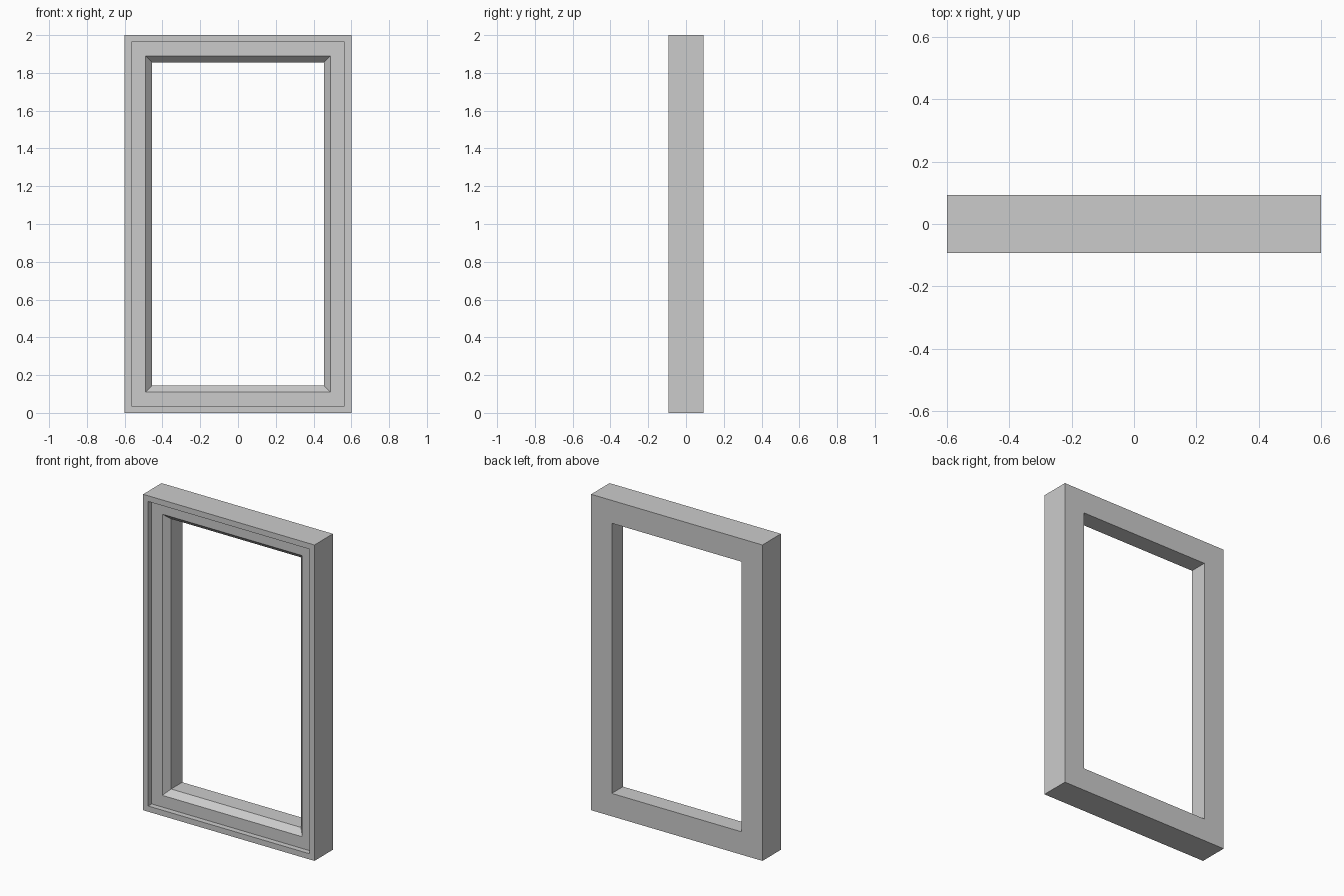
import bpy, bmesh

if "Cube" in bpy.data.objects:
    bpy.data.objects.remove(bpy.data.objects["Cube"])

W, H, D = 1.2, 2.0, 0.185
F = -D / 2

# Moulding cross-section: (inset from the outer edge, y)
profile = [
    (0.0, F), (0.036, F),              # raised outer lip
    (0.036, F + 0.035),                # step down
    (0.11, F + 0.035),                 # recessed face
    (0.145, F + 0.073),                # chamfer
    (0.145, -F), (0.0, -F),            # inner reveal and back
]


def ring(bm, inset, y):
    x, lo, hi = W / 2 - inset, inset, H - inset
    return [bm.verts.new(p) for p in ((-x, y, lo), (x, y, lo), (x, y, hi), (-x, y, hi))]


# Sweep the cross-section round the rectangle with mitred corners
bm = bmesh.new()
rings = [ring(bm, i, y) for i, y in profile]
for a, b in zip(rings, rings[1:] + rings[:1]):
    for k in range(4):
        n = (k + 1) % 4
        bm.faces.new((a[k], a[n], b[n], b[k]))
bmesh.ops.recalc_face_normals(bm, faces=bm.faces)

mesh = bpy.data.meshes.new("window_frame")
bm.to_mesh(mesh)
bm.free()
bpy.context.collection.objects.link(bpy.data.objects.new("window_frame", mesh))
